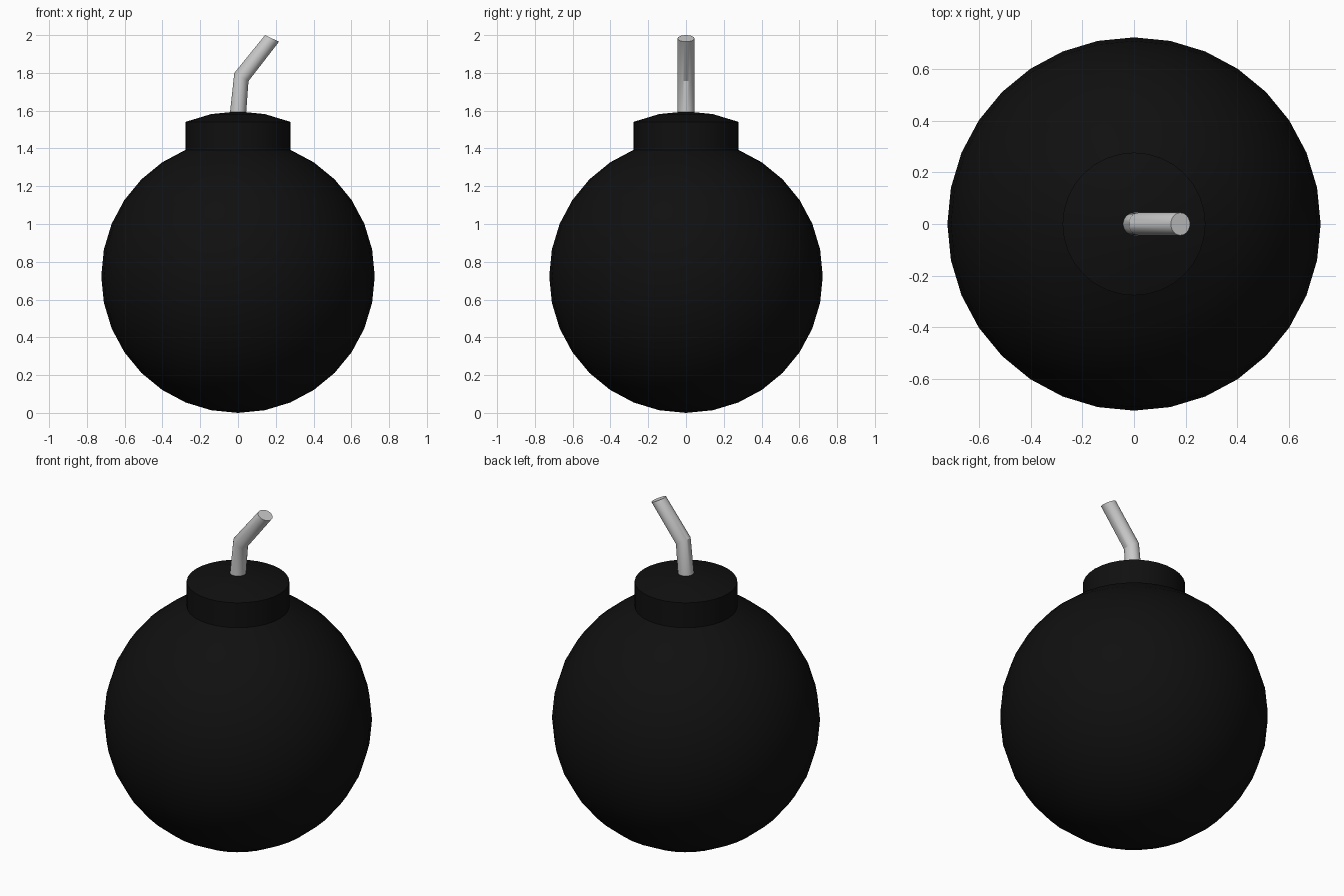
import bpy, bmesh
from math import sin, cos, pi, radians

if "Cube" in bpy.data.objects:
    bpy.data.objects.remove(bpy.data.objects["Cube"])

SIDES = 32
R = 0.724          # body radius
LIFT = 0.148       # height of the neck


def loft(name, rings, cap_end=False):
    """Skin rings given as (centre x, centre z, half-width x, half-width z, half-depth y)."""
    bm = bmesh.new()
    loops = []
    for cx, cz, hx, hz, ry in rings:
        loops.append([bm.verts.new((cx + hx * cos(a), ry * sin(a), cz + hz * cos(a)))
                      for a in (2 * pi * i / SIDES for i in range(SIDES))])
    for lo, hi in zip(loops, loops[1:]):
        for i in range(SIDES):
            j = (i + 1) % SIDES
            bm.faces.new((lo[i], lo[j], hi[j], hi[i]))
    if cap_end:
        bm.faces.new(loops[-1])
    # collapse zero-radius rings into poles
    bmesh.ops.remove_doubles(bm, verts=bm.verts, dist=1e-5)
    bmesh.ops.recalc_face_normals(bm, faces=bm.faces)
    mesh = bpy.data.meshes.new(name)
    bm.to_mesh(mesh)
    bm.free()
    obj = bpy.data.objects.new(name, mesh)
    bpy.context.collection.objects.link(obj)
    bpy.ops.object.select_all(action='DESELECT')
    obj.select_set(True)
    bpy.context.view_layer.objects.active = obj
    bpy.ops.object.shade_smooth_by_angle(angle=radians(30))
    return obj


# Round body: the top cap of the sphere is lifted to form the neck
def sphere_ring(k, lift=0.0):
    a = pi * k / 16
    r = R * sin(a)
    return (0, R - R * cos(a) + lift, r, 0, r)


rings = [sphere_ring(k) for k in range(15)] + [sphere_ring(k, LIFT) for k in (14, 15, 16)]
body = loft("body", rings)
black = bpy.data.materials.new("black")
black.diffuse_color = (0.005, 0.005, 0.005, 1)
black.use_nodes = True
black.node_tree.nodes["Principled BSDF"].inputs["Base Color"].default_value = black.diffuse_color
body.data.materials.append(black)

# Bent fuse with a slanted end
loft("fuse", [(0, 1.585, 0.043, 0, 0.044),
              (0.018, 1.778, 0.0375, -0.0215, 0.044),
              (0.18, 1.9825, 0.037, -0.0175, 0.044)], cap_end=True)
